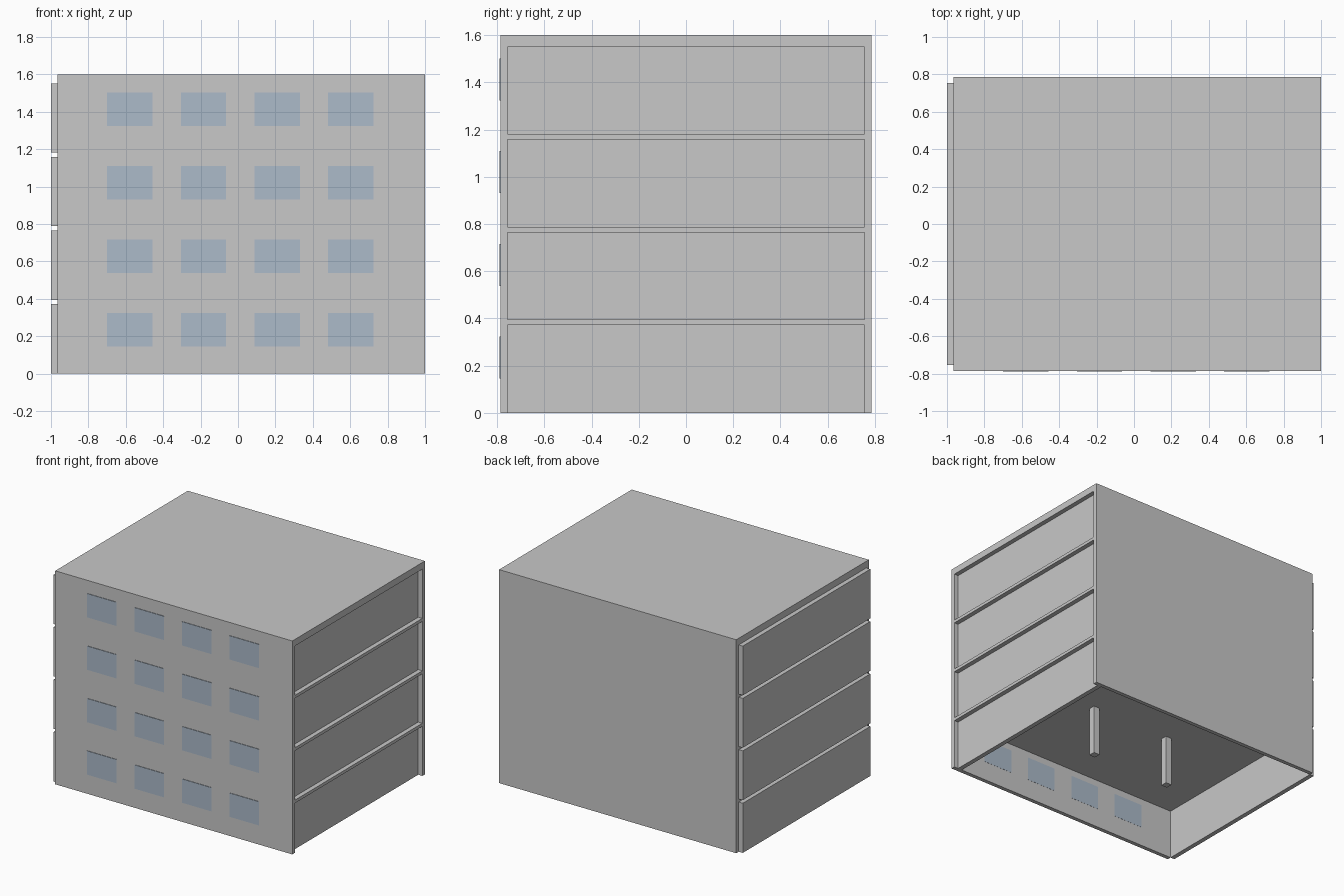
import bpy
import bmesh

if "Cube" in bpy.data.objects:
    bpy.data.objects.remove(bpy.data.objects["Cube"])


def material(name, rgb):
    m = bpy.data.materials.new(name)
    m.diffuse_color = (*rgb, 1.0)
    m.use_nodes = True
    m.node_tree.nodes["Principled BSDF"].inputs["Base Color"].default_value = m.diffuse_color
    return m


CONCRETE = material("light grey concrete", (0.58, 0.58, 0.58))
GLASS = material("pale blue glass", (0.415, 0.495, 0.59))


def box(name, x, y, z, mat=CONCRETE):
    """Box from (min, max) ranges on each axis."""
    bm = bmesh.new()
    bmesh.ops.create_cube(bm, size=1.0)
    for v in bm.verts:
        v.co = [r[0] if c < 0 else r[1] for c, r in zip(v.co, (x, y, z))]
    me = bpy.data.meshes.new(name)
    bm.to_mesh(me)
    bm.free()
    me.materials.append(mat)
    ob = bpy.data.objects.new(name, me)
    bpy.context.collection.objects.link(ob)
    return ob


LEFT, RIGHT = -0.966, 1.0      # ends of the main shell
HALF = 0.785                   # half depth
INNER = 0.755                  # inside face of the long walls
HEIGHT = 1.6
T = 0.034                      # end panel thickness
STOREYS = [(0.0, 0.372), (0.395, 0.765), (0.788, 1.158), (1.181, 1.55)]

# Long front and back walls
box("front_wall", (LEFT, RIGHT), (-HALF, -INNER), (0, HEIGHT))
box("back_wall", (LEFT, RIGHT), (INNER, HALF), (0, HEIGHT))

# Floor slabs above each storey, the last one being the roof
tops = [s[0] for s in STOREYS[1:]] + [HEIGHT]
for i, ((low, high), top) in enumerate(zip(STOREYS, tops)):
    slab = "roof" if i == 3 else f"floor_slab_{i + 1}"
    box(slab, (LEFT, RIGHT), (-INNER, INNER), (high, top))

    # End panels: proud on the left, recessed on the right
    box(f"left_panel_{i + 1}", (LEFT - T, LEFT), (-INNER, INNER), (low, high))
    box(f"right_panel_{i + 1}", (RIGHT - 2 * T, RIGHT - T), (-INNER, INNER), (low, high))

    # Two square columns on the centre line
    for j, cx in enumerate((-0.295, 0.36)):
        box(f"column_{i + 1}_{j + 1}", (cx - 0.025, cx + 0.025),
            (-0.025, 0.025), (low, high))

# Window grid on the front wall
for row in range(4):
    z0 = 0.145 + row * 0.393
    for col in range(4):
        x0 = -0.70 + col * 0.394
        xs, zs = (x0, x0 + 0.243), (z0, z0 + 0.178)
        box(f"window_{row + 1}_{col + 1}", xs, (-HALF - 0.004, -HALF + 0.002), zs, GLASS)
        # Inside face of the glass
        box(f"window_inside_{row + 1}_{col + 1}", xs, (-INNER - 0.002, -INNER + 0.001), zs, GLASS)
